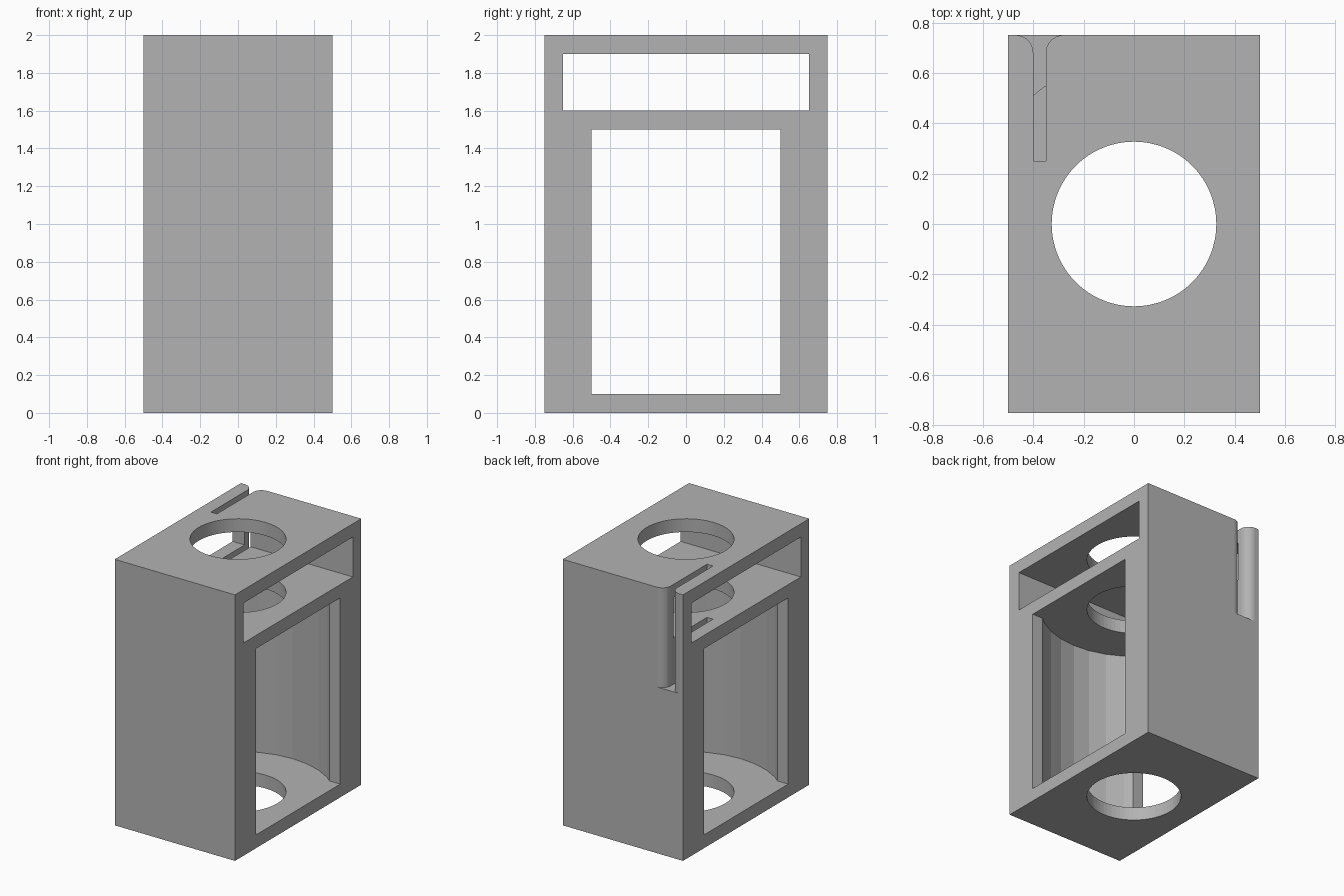
import bpy
import bmesh
from math import cos, sin, pi

old = bpy.data.objects.get("Cube")
if old:
    bpy.data.objects.remove(old, do_unlink=True)

# One plain grey for the whole block
grey = bpy.data.materials.new("grey")
grey.use_nodes = True
colour = (0.45, 0.45, 0.45, 1)
grey.diffuse_color = colour
grey.node_tree.nodes["Principled BSDF"].inputs["Base Color"].default_value = colour


def prism(name, outline, z0, z1):
    """Extrude a counter-clockwise xy outline from z0 to z1."""
    bm = bmesh.new()
    base = bm.faces.new([bm.verts.new((x, y, z0)) for x, y in outline])
    top = bmesh.ops.extrude_face_region(bm, geom=[base])["geom"]
    verts = [v for v in top if isinstance(v, bmesh.types.BMVert)]
    bmesh.ops.translate(bm, verts=verts, vec=(0, 0, z1 - z0))
    bmesh.ops.recalc_face_normals(bm, faces=bm.faces)
    mesh = bpy.data.meshes.new(name)
    bm.to_mesh(mesh)
    bm.free()
    mesh.materials.append(grey)
    obj = bpy.data.objects.new(name, mesh)
    bpy.context.collection.objects.link(obj)
    return obj


def rectangle(hx, hy):
    return [(-hx, -hy), (hx, -hy), (hx, hy), (-hx, hy)]


def arc(cx, cy, r, start, end, steps):
    angles = [start + (end - start) * i / steps for i in range(steps + 1)]
    return [(cx + r * cos(a), cy + r * sin(a)) for a in angles]


def circle(r, steps):
    return arc(0, 0, r, 0, 2 * pi, steps)[:-1]


# Slot outline with a flared, rounded mouth at the back face
left, right, back, r = -0.40, -0.35, 0.75, 0.07
slot = [(left, 0.25), (right, 0.25)]
slot += arc(right + r, back - r, r, pi, pi / 2, 10)
slot += [(right + r, back + 0.1), (left - r, back + 0.1)]
slot += arc(left - r, back - r, r, pi / 2, 0, 10)

body = prism("housing_block", rectangle(0.5, 0.75), 0, 2)
cutters = [
    prism("upper_window_cutter", rectangle(0.8, 0.65), 1.6, 1.9),
    prism("lower_opening_cutter", rectangle(0.8, 0.5), 0.1, 1.5),
    prism("round_chamber_cutter", circle(0.65, 32), 0.1, 1.5),
    prism("vertical_bore_cutter", circle(0.327, 64), -0.2, 2.2),
    prism("back_slot_cutter", slot, 1.25, 2.2),
]

# Carve each void out of the block, then discard its cutter
bpy.context.view_layer.objects.active = body
for cutter in cutters:
    cutter.hide_render = True
    mod = body.modifiers.new(cutter.name, "BOOLEAN")
    mod.operation = "DIFFERENCE"
    mod.solver = "EXACT"
    mod.object = cutter
    bpy.ops.object.modifier_apply(modifier=mod.name)
    bpy.data.objects.remove(cutter, do_unlink=True)
